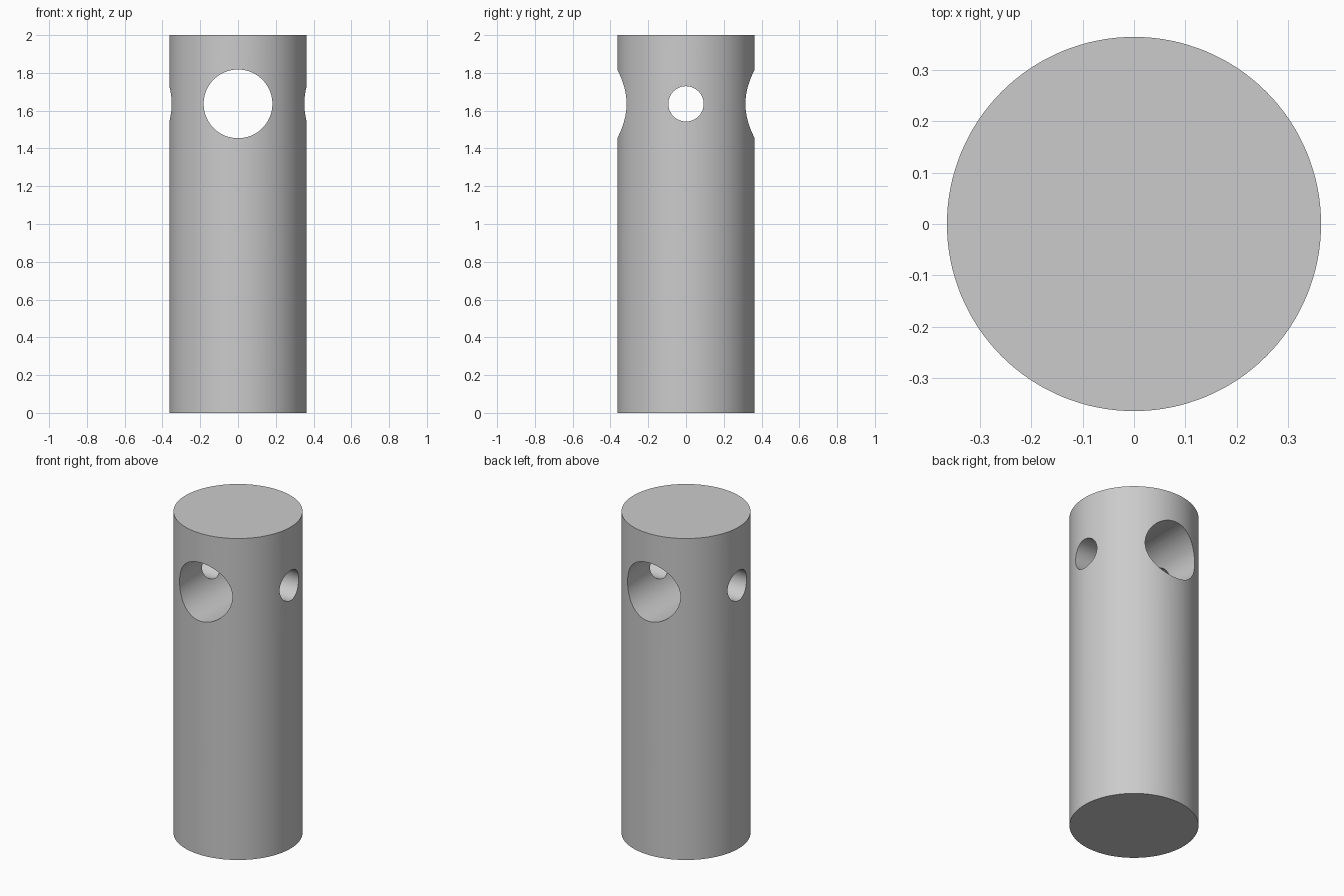
import bpy, math

if "Cube" in bpy.data.objects:
    bpy.data.objects.remove(bpy.data.objects["Cube"])

R = 0.3636          # body radius
HOLE_Z = 1.636      # height of both cross holes

steel = bpy.data.materials.new("light grey")
steel.diffuse_color = (0.6, 0.6, 0.6, 1)
steel.use_nodes = True
steel.node_tree.nodes["Principled BSDF"].inputs["Base Color"].default_value = steel.diffuse_color


def cylinder(name, radius, depth, z, rotation=(0, 0, 0), sides=128):
    bpy.ops.mesh.primitive_cylinder_add(vertices=sides, radius=radius, depth=depth,
                                        location=(0, 0, z), rotation=rotation)
    obj = bpy.context.object
    obj.name = name
    obj.data.materials.append(steel)
    return obj


# Solid round pin
body = cylinder("pin_body", R, 2, 1)

# Large hole front to back, small hole left to right
holes = [
    cylinder("large_hole_cutter", 0.182, 1, HOLE_Z, (math.pi / 2, 0, 0), 96),
    cylinder("small_hole_cutter", 0.0935, 1, HOLE_Z, (0, math.pi / 2, 0), 64),
]

bpy.ops.object.select_all(action='DESELECT')
body.select_set(True)
bpy.context.view_layer.objects.active = body
for cutter in holes:
    mod = body.modifiers.new(cutter.name, 'BOOLEAN')
    mod.operation = 'DIFFERENCE'
    mod.solver = 'EXACT'
    mod.object = cutter
    bpy.ops.object.modifier_apply(modifier=mod.name)
    bpy.data.objects.remove(cutter)

# Smooth walls, crisp rims
bpy.ops.object.shade_smooth_by_angle(angle=math.radians(25))
